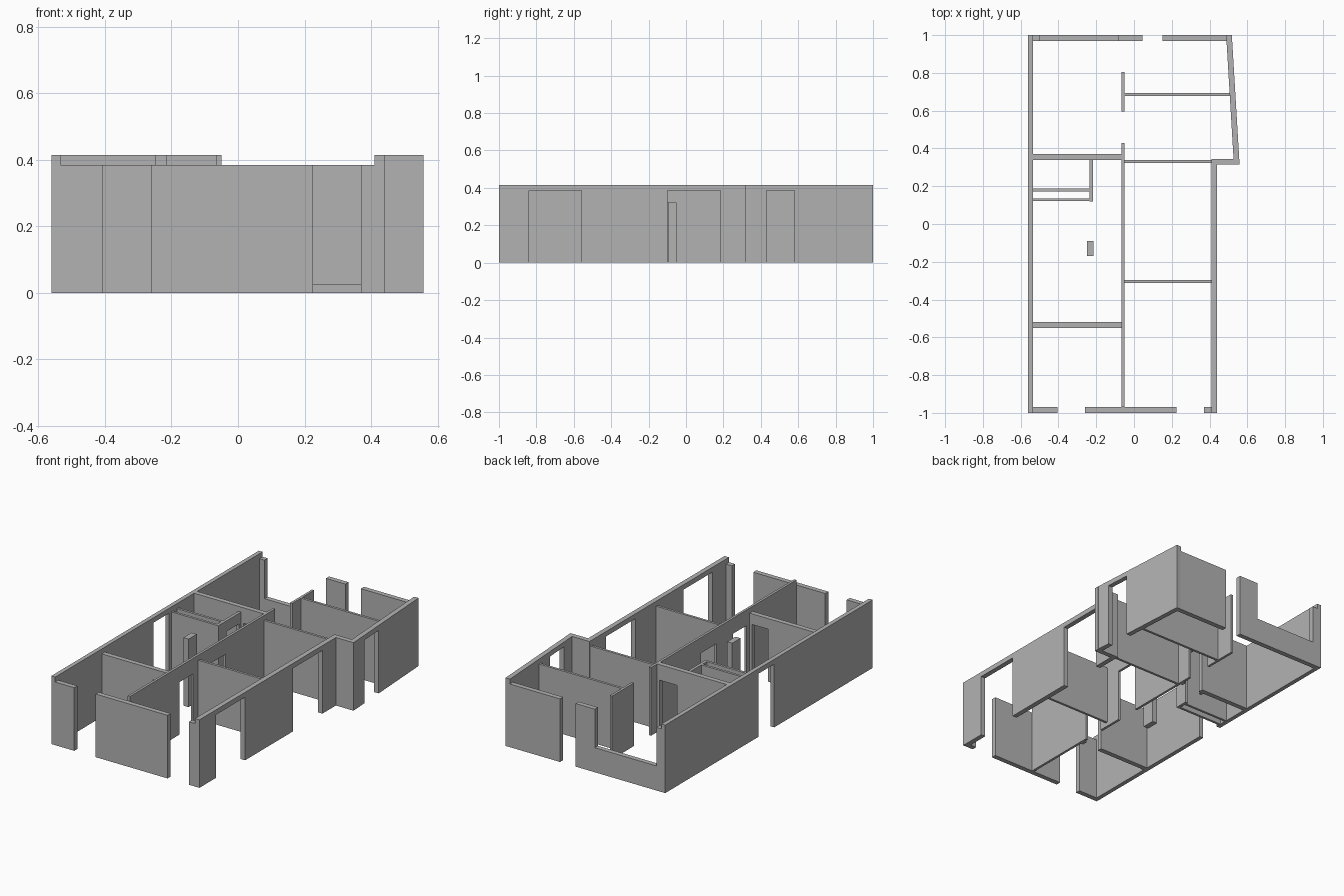
import bpy, bmesh
from mathutils import Vector

cube = bpy.data.objects.get("Cube")
if cube:
    bpy.data.objects.remove(cube, do_unlink=True)

GREY = (0.45, 0.45, 0.45, 1)
plaster = bpy.data.materials.new("grey_plaster")
plaster.use_nodes = True
plaster.diffuse_color = GREY
plaster.node_tree.nodes["Principled BSDF"].inputs["Base Color"].default_value = GREY

HIGH, LOW = 0.415, 0.385     # structural walls and lower walls
DOOR, TALL = 0.32, 0.385     # head heights of inner and outer openings
THICK, THIN = 0.03, 0.015


def wall(name, start, end, thick, top, doors=(), windows=(), base=0.0):
    """Extrude a wall elevation; openings are (from, to, height) along its main axis."""
    start, end = Vector((*start, 0)), Vector((*end, 0))
    run = end - start
    axis = 0 if abs(run.x) > abs(run.y) else 1
    side = Vector((-run.y, run.x, 0)).normalized() * thick

    def along(v):
        return (v - start[axis]) / run[axis]

    profile = [(0, base)]
    for a, b, h in doors:
        profile += [(along(a), base), (along(a), h), (along(b), h), (along(b), base)]
    profile += [(1, base), (1, top)]
    for a, b, sill in reversed(windows):
        profile += [(along(b), top), (along(b), sill), (along(a), sill), (along(a), top)]
    profile.append((0, top))

    bm = bmesh.new()
    verts = [bm.verts.new(start + run * t - side / 2 + Vector((0, 0, z))) for t, z in profile]
    face = bm.faces.new(verts)
    grown = bmesh.ops.extrude_face_region(bm, geom=[face])
    moved = [g for g in grown["geom"] if isinstance(g, bmesh.types.BMVert)]
    bmesh.ops.translate(bm, verts=moved, vec=side)
    bmesh.ops.recalc_face_normals(bm, faces=bm.faces)
    mesh = bpy.data.meshes.new(name)
    bm.to_mesh(mesh)
    bm.free()
    mesh.materials.append(plaster)
    obj = bpy.data.objects.new(name, mesh)
    bpy.context.collection.objects.link(obj)
    return obj


# Outer side walls with tall openings under a thin lintel
wall("long_side_wall", (-0.547, -1), (-0.547, 1), 0.026, HIGH, [(-0.05, 0.1, TALL)])
wall("short_side_wall", (0.425, -1), (0.425, 0.315), THICK, HIGH,
     [(-0.84, -0.56, TALL), (-0.1, 0.185, TALL)])
wall("jog_wall", (0.41, 0.33), (0.558, 0.33), THICK, HIGH)
wall("slanted_wall", (0.543, 0.33), (0.503, 1), THICK, HIGH, [(0.43, 0.58, TALL)])

# Front wall pieces
for name, x0, x1 in (("front_wall_left", -0.534, -0.405),
                     ("front_wall_middle", -0.26, 0.225),
                     ("front_wall_right", 0.37, 0.41)):
    wall(name, (x0, -0.985), (x1, -0.985), THICK, LOW)

# Back wall pieces, one with a wide window
wall("back_wall_window", (-0.534, 0.985), (0.045, 0.985), THICK, LOW,
     windows=[(-0.5, -0.085, 0.15)])
wall("back_wall_plain", (0.15, 0.985), (0.489, 0.985), THICK, LOW)

# Central spine
wall("spine_wall", (-0.0575, -0.97), (-0.0575, 0.43), THIN, HIGH,
     [(-0.49, -0.36, DOOR), (-0.2, -0.05, DOOR)])
wall("spine_stub", (-0.0575, 0.595), (-0.0575, 0.805), THIN, LOW)

# Thick cross walls with doors
wall("front_cross_wall", (-0.534, -0.535), (-0.065, -0.535), THICK, LOW,
     [(-0.19, -0.08, DOOR)])
wall("back_cross_wall", (-0.534, 0.355), (-0.065, 0.355), THICK, HIGH,
     [(-0.2, -0.08, DOOR)])

# Thin room partitions
wall("front_partition", (-0.05, -0.305), (0.41, -0.305), THIN, LOW, base=0.025)
wall("middle_partition", (-0.05, 0.33), (0.41, 0.33), THIN, LOW)
wall("back_partition", (-0.05, 0.685), (0.508, 0.685), THIN, LOW)

# Small closet and pillar
wall("closet_front", (-0.534, 0.128), (-0.235, 0.128), THIN, LOW)
wall("closet_back", (-0.534, 0.18), (-0.235, 0.18), THIN, LOW)
wall("closet_side", (-0.226, 0.12), (-0.226, 0.34), 0.018, LOW, [(0.2, 0.32, DOOR)])
wall("pillar", (-0.232, -0.17), (-0.232, -0.09), 0.034, HIGH)
